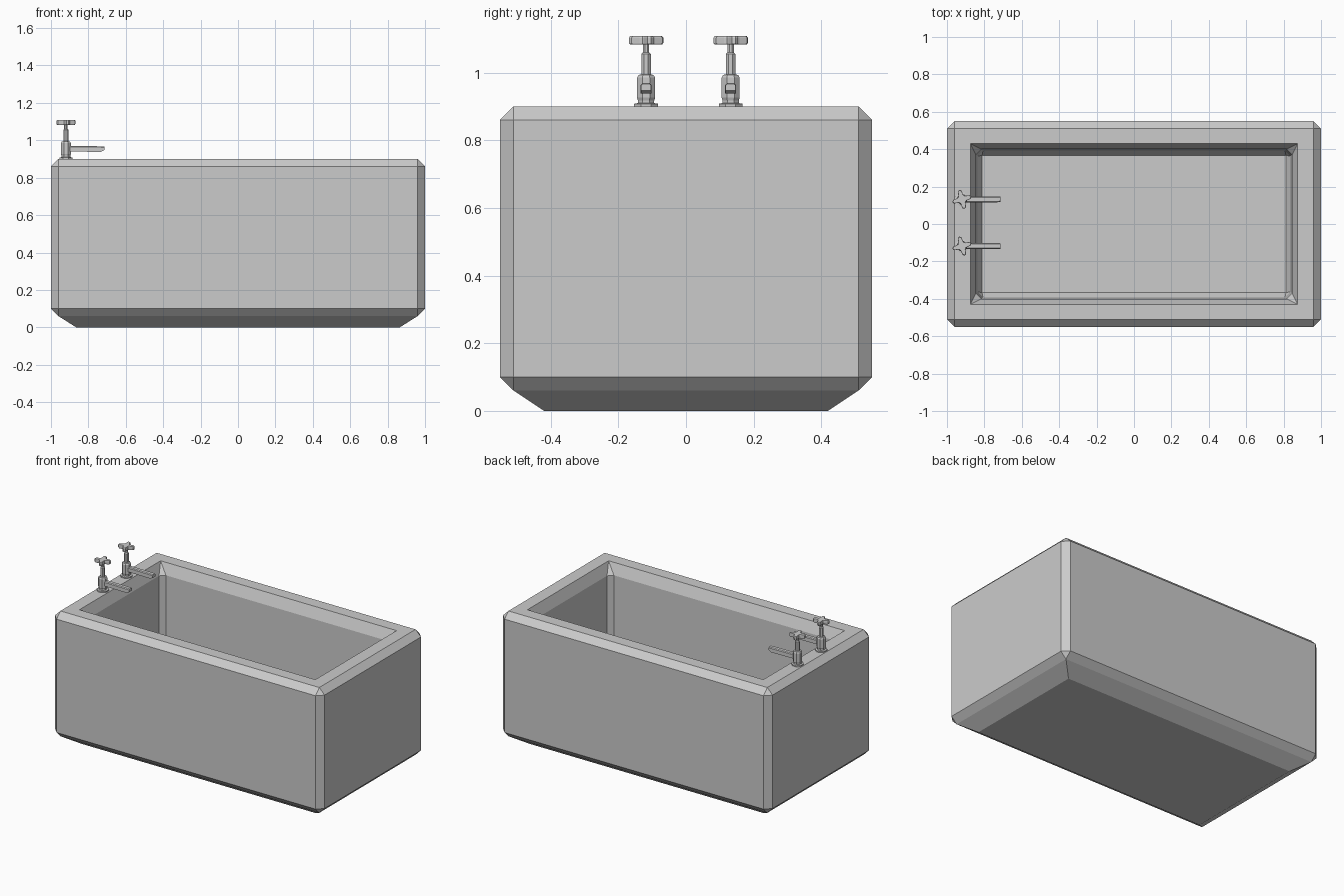
import bpy, bmesh, math
from mathutils import Matrix

if "Cube" in bpy.data.objects:
    bpy.data.objects.remove(bpy.data.objects["Cube"])


def loft(name, rings, location=(0, 0, 0)):
    """Skin a stack of equal-length rings and cap both ends."""
    bm = bmesh.new()
    loops = [[bm.verts.new(p) for p in ring] for ring in rings]
    n = len(loops[0])
    for a, b in zip(loops, loops[1:]):
        for i in range(n):
            j = (i + 1) % n
            bm.faces.new((a[i], a[j], b[j], b[i]))
    bm.faces.new(loops[0][::-1])
    bm.faces.new(loops[-1])
    bmesh.ops.remove_doubles(bm, verts=bm.verts, dist=0.0001)
    bmesh.ops.recalc_face_normals(bm, faces=bm.faces)
    mesh = bpy.data.meshes.new(name)
    bm.to_mesh(mesh)
    bm.free()
    obj = bpy.data.objects.new(name, mesh)
    obj.location = location
    bpy.context.collection.objects.link(obj)
    return obj


def rect(x, y, z, c):
    """Rectangle with corners cut by c."""
    return [(x, c - y, z), (x, y - c, z), (x - c, y, z), (c - x, y, z),
            (-x, y - c, z), (-x, c - y, z), (c - x, -y, z), (x - c, -y, z)]


def circle(r, z, n=8):
    return [(r * math.cos(math.tau * (i + .5) / n),
             r * math.sin(math.tau * (i + .5) / n), z) for i in range(n)]


def star(scale, z):
    """Four-armed handle outline, turned a little."""
    pts = []
    for k in range(4):
        a = math.radians(16 + 90 * k)
        for r, d in ((.048, -.2), (.053, 0), (.048, .2), (.027, .5), (.023, math.pi / 4), (.027, math.pi / 2 - .5)):
            pts.append((scale * r * math.cos(a + d), scale * r * math.sin(a + d), z))
    return pts


# Tub: outside from the base up, over the rim, then down the inside to the floor
loft("tub", [
    rect(.865, .42, 0, 0), rect(.96, .51, .06, 0),
    rect(1, .55, .10, .04), rect(1, .55, .86, .04),
    rect(.96, .51, .90, 0), rect(.875, .43, .90, 0),
    rect(.845, .40, .83, .03), rect(.837, .392, .14, .03),
    rect(.812, .367, .10, 0)])

# Drain disc on the tub floor
loft("drain", [circle(.073, .10, 16), circle(.073, .104, 16)], (-.575, .01, 0))

# Pair of taps on the left rim
for side, y in (("front", -.118), ("back", .132)):
    at = (-.92, y, 0)
    loft(side + "_tap_body", [
        circle(.038, .899), circle(.038, .908), circle(.026, .910),
        circle(.026, .918), circle(.029, .926), circle(.029, .985),
        circle(.024, .993), circle(.015, .995), circle(.015, 1.055),
        circle(.010, 1.06), circle(.010, 1.09)], at)
    loft(side + "_tap_handle", [
        star(.93, 1.083), star(1, 1.088), star(1, 1.103), star(.93, 1.108)], at)
    spout = loft(side + "_tap_spout", [
        [(x, yy, z) for yy, z in ((-w, lo), (w, lo), (w, hi - .005), (w - .005, hi),
                                  (.005 - w, hi), (-w, hi - .005))]
        for x, w, lo, hi in ((0, .016, .94, .970), (.185, .016, .938, .968),
                             (.205, .015, .947, .967))], at)
